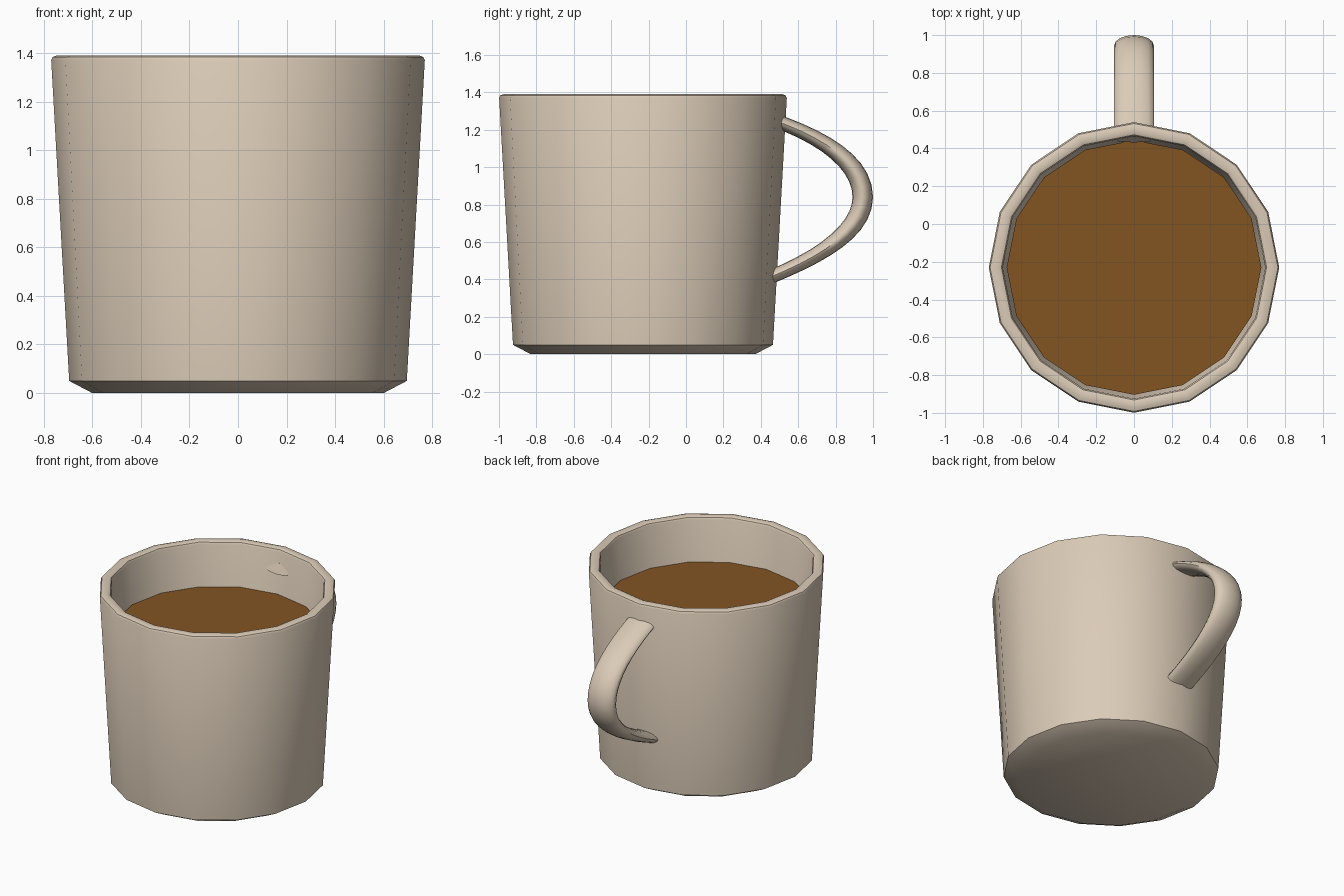
import bpy, bmesh, math
from mathutils import Vector
from mathutils.geometry import interpolate_bezier

if "Cube" in bpy.data.objects:
    bpy.data.objects.remove(bpy.data.objects["Cube"])

SIDES = 16
CUP_Y = -0.23


def material(name, rgb):
    m = bpy.data.materials.new(name)
    m.diffuse_color = (*rgb, 1)
    m.use_nodes = True
    m.node_tree.nodes["Principled BSDF"].inputs["Base Color"].default_value = m.diffuse_color
    return m


def finish(name, bm, mat, angle=35):
    bmesh.ops.recalc_face_normals(bm, faces=bm.faces)
    me = bpy.data.meshes.new(name)
    bm.to_mesh(me)
    bm.free()
    me.materials.append(mat)
    ob = bpy.data.objects.new(name, me)
    bpy.context.collection.objects.link(ob)
    bpy.ops.object.select_all(action='DESELECT')
    ob.select_set(True)
    bpy.context.view_layer.objects.active = ob
    bpy.ops.object.shade_smooth_by_angle(angle=math.radians(angle))
    return ob


def loft(rings):
    """Skin a list of point rings and cap both ends."""
    bm = bmesh.new()
    loops = [[bm.verts.new(p) for p in ring] for ring in rings]
    for a, b in zip(loops, loops[1:]):
        n = len(a)
        for i in range(n):
            j = (i + 1) % n
            bm.faces.new((a[i], a[j], b[j], b[i]))
    bm.faces.new(loops[0])
    bm.faces.new(loops[-1])
    return bm


def circle(r, z):
    return [(r * math.cos(2 * math.pi * i / SIDES),
             CUP_Y + r * math.sin(2 * math.pi * i / SIDES), z)
            for i in range(SIDES)]


ceramic = material("beige ceramic", (0.71, 0.60, 0.475))
coffee = material("brown coffee", (0.225, 0.09, 0.016))

# Cup: outer wall, rounded rim, inner wall and floor
profile = [(0.60, 0), (0.695, 0.05), (0.769, 1.37), (0.762, 1.384),
           (0.745, 1.39), (0.715, 1.39), (0.702, 1.384), (0.695, 1.37),
           (0.63, 0.10)]
finish("cup_body", loft([circle(r, z) for r, z in profile]), ceramic)

# Drink surface
bm = bmesh.new()
bm.faces.new([bm.verts.new(p) for p in circle(0.674, 1.08)])
finish("coffee_surface", bm, coffee)

# Handle: oval section swept along a bowed path, thickest in the middle
top, mid, low = (Vector((0, y, z)) for y, z in
                 ((0.445, 1.26), (0.945, 0.84), (0.445, 0.41)))
path = interpolate_bezier(top, Vector((0, 0.74, 1.16)), Vector((0, 0.945, 1.02)), mid, 11)
path += interpolate_bezier(mid, Vector((0, 0.945, 0.67)), Vector((0, 0.74, 0.53)), low, 11)[1:]
rings = []
last = len(path) - 1
for k, p in enumerate(path):
    t = (path[min(k + 1, last)] - path[max(k - 1, 0)]).normalized()
    out = Vector((0, -t.z, t.y))
    half = 0.037 + 0.018 * math.sin(math.pi * k / last) ** 2
    rings.append([p + Vector((0.105 * math.cos(a), 0, 0)) + out * half * math.sin(a)
                  for a in (2 * math.pi * i / 16 for i in range(16))])
finish("handle", loft(rings), ceramic, 50)
